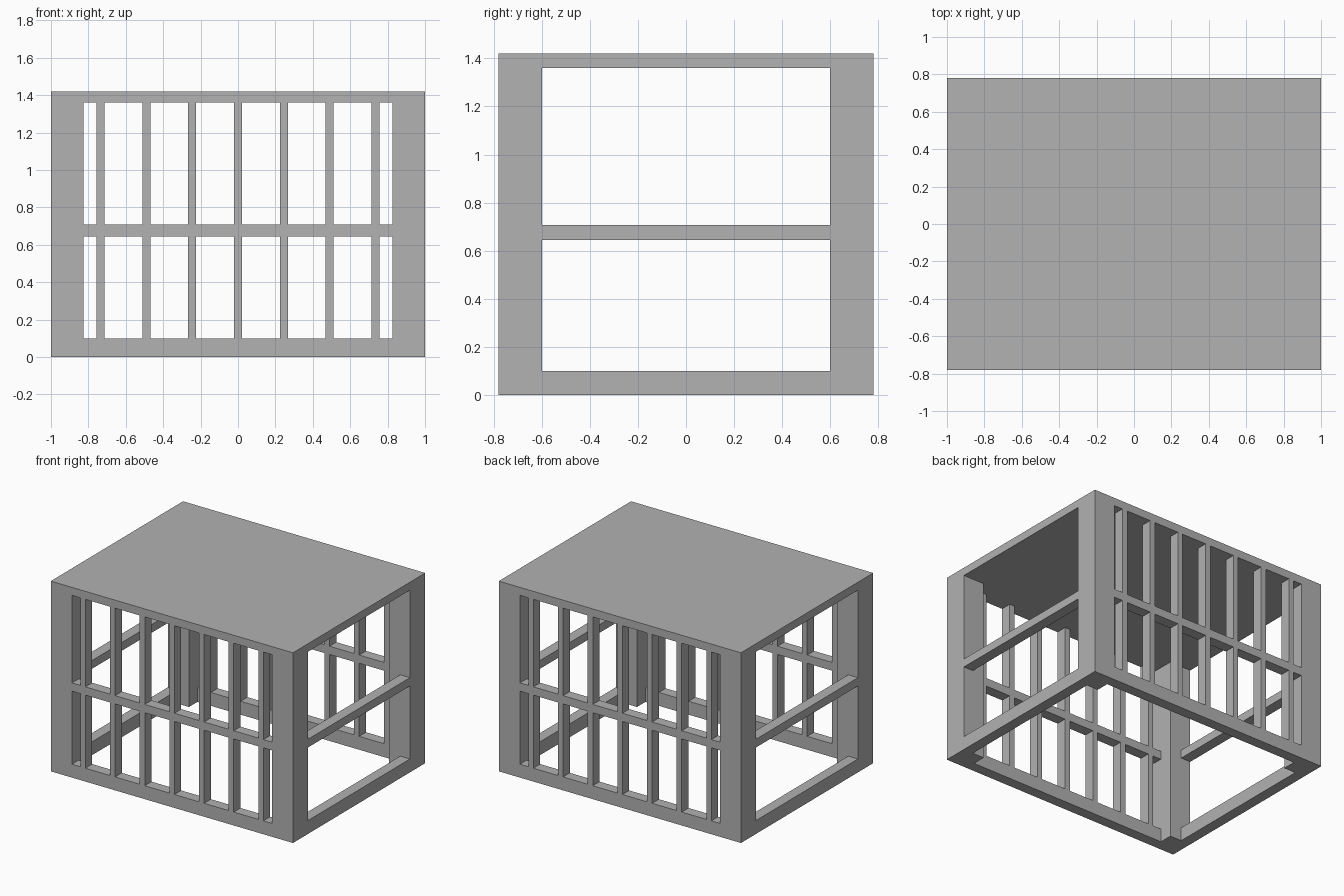
import bpy

# Remove the default cube
cube = bpy.data.objects.get("Cube")
if cube:
    bpy.data.objects.remove(cube, do_unlink=True)

# Single plain grey
grey = bpy.data.materials.new("plain_grey")
grey.use_nodes = True
colour = (0.445, 0.445, 0.445, 1)
grey.diffuse_color = colour
grey.node_tree.nodes["Principled BSDF"].inputs["Base Color"].default_value = colour

# Overall half sizes, post sizes and levels
HX, HY, TOP = 1.0, 0.78, 1.42
POST_X, POST_Y = 0.175, 0.18
RAIL_DEPTH = 0.08
BASE_TOP, MID_LOW, MID_TOP, ROOF_LOW = 0.10, 0.645, 0.707, 1.36
BAR_WIDTH, BAR_STEP = 0.042, 0.245


def box(name, x, y, z):
    """Box spanning the given (low, high) ranges."""
    spans = (x, y, z)
    centre = [(a + b) / 2 for a, b in spans]
    bpy.ops.mesh.primitive_cube_add(size=1, location=centre)
    obj = bpy.context.object
    obj.name = name
    obj.scale = [abs(b - a) for a, b in spans]
    bpy.ops.object.transform_apply(location=False, rotation=False, scale=True)
    obj.data.materials.append(grey)
    return obj


def outer(sign, half, depth):
    """Range reaching inward from the outer face on one side."""
    return tuple(sorted((sign * half, sign * (half - depth))))


# Solid roof slab
box("roof", (-HX, HX), (-HY, HY), (ROOF_LOW, TOP))

# Corner posts
for sx, side in ((-1, "right"), (1, "left")):
    for sy, end in ((-1, "front"), (1, "back")):
        box(f"{end}_{side}_post", outer(sx, HX, POST_X),
            outer(sy, HY, POST_Y), (0, ROOF_LOW))

inner_x = (POST_X - HX, HX - POST_X)
inner_y = (POST_Y - HY, HY - POST_Y)
levels = (("base", (0, BASE_TOP)), ("middle", (MID_LOW, MID_TOP)))

# Base and middle rails on the open sides
for sx, side in ((-1, "right"), (1, "left")):
    for level, z in levels:
        box(f"{side}_{level}_rail", outer(sx, HX, RAIL_DEPTH), inner_y, z)

# Barred front and back: rails plus upright bars between them
for sy, end in ((-1, "front"), (1, "back")):
    y = outer(sy, HY, RAIL_DEPTH)
    for level, z in levels:
        box(f"{end}_{level}_rail", inner_x, y, z)
    for i in range(-3, 4):
        x = (i * BAR_STEP - BAR_WIDTH / 2, i * BAR_STEP + BAR_WIDTH / 2)
        box(f"{end}_lower_bar_{i + 4}", x, y, (BASE_TOP, MID_LOW))
        box(f"{end}_upper_bar_{i + 4}", x, y, (MID_TOP, ROOF_LOW))
